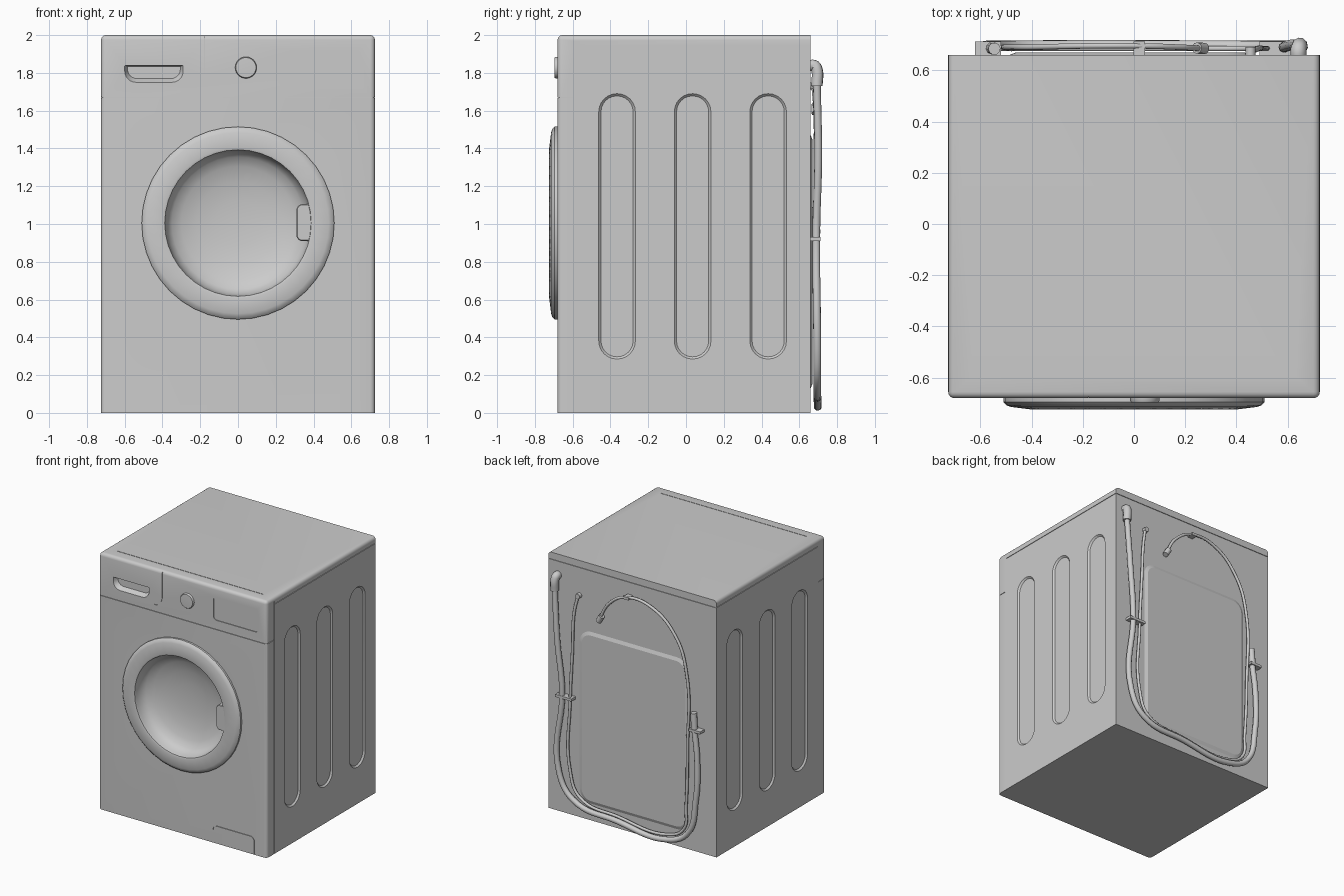
import bpy, bmesh, math
from mathutils import Vector

if "Cube" in bpy.data.objects:
    bpy.data.objects.remove(bpy.data.objects["Cube"])

W, FRONT, BACK, H = 0.725, -0.68, 0.66, 2.0
N = 7  # points per rounded corner


def new_object(name, bm):
    bmesh.ops.recalc_face_normals(bm, faces=bm.faces)
    mesh = bpy.data.meshes.new(name)
    bm.to_mesh(mesh)
    bm.free()
    obj = bpy.data.objects.new(name, mesh)
    bpy.context.collection.objects.link(obj)
    return obj


def smooth(obj, angle=35):
    bpy.ops.object.select_all(action='DESELECT')
    obj.select_set(True)
    bpy.context.view_layer.objects.active = obj
    bpy.ops.object.shade_smooth_by_angle(angle=math.radians(angle))


def rounded(u0, u1, v0, v1, radii):
    """Rounded rectangle; radii run lower right, upper right, upper left, lower left."""
    if not isinstance(radii, tuple):
        radii = (radii,) * 4
    corners = [(u1, v0, -1, 1), (u1, v1, -1, -1), (u0, v1, 1, -1), (u0, v0, 1, 1)]
    pts = []
    for k, ((u, v, su, sv), r) in enumerate(zip(corners, radii)):
        for i in range(N):
            a = math.radians(90) * (k - 1 + i / (N - 1))
            pts.append((u + su * r + r * math.cos(a), v + sv * r + r * math.sin(a)))
    return pts


def circle(r, cu, cv, n=40):
    return [(cu + r * math.cos(math.tau * i / n), cv + r * math.sin(math.tau * i / n))
            for i in range(n)]


def loft(name, sections, axis='Y'):
    """Solid skinned through flat outlines at successive depths along an axis."""
    bm = bmesh.new()
    rings = []
    for pts, d in sections:
        rings.append([bm.verts.new((u, d, v) if axis == 'Y' else (d, u, v)) for u, v in pts])
    for a, b in zip(rings, rings[1:]):
        for i in range(len(a)):
            j = (i + 1) % len(a)
            bm.faces.new((a[i], a[j], b[j], b[i]))
    bm.faces.new(rings[0])
    bm.faces.new(rings[-1])
    return new_object(name, bm)


def box(name, lo, hi):
    bm = bmesh.new()
    bmesh.ops.create_cube(bm, size=1)
    lo, hi = Vector(lo), Vector(hi)
    for v in bm.verts:
        v.co = (lo + hi) / 2 + v.co * (hi - lo)
    return new_object(name, bm)


def tube(name, pts, radius):
    curve = bpy.data.curves.new(name, 'CURVE')
    curve.dimensions = '3D'
    curve.bevel_depth = radius
    curve.bevel_resolution = 3
    curve.use_fill_caps = True
    curve.resolution_u = 8
    spline = curve.splines.new('BEZIER')
    spline.bezier_points.add(len(pts) - 1)
    for p, co in zip(spline.bezier_points, pts):
        p.co = co
        p.handle_left_type = p.handle_right_type = 'AUTO'
    obj = bpy.data.objects.new(name, curve)
    bpy.context.collection.objects.link(obj)
    return obj


# Cabinet with rounded front and top side edges
cabinet = box("cabinet", (-W, FRONT, 0), (W, BACK, H))
bm = bmesh.new()
bm.from_mesh(cabinet.data)
edges = []
for e in bm.edges:
    mid = (e.verts[0].co + e.verts[1].co) / 2
    side, front, top = abs(mid.x) > W - .01, mid.y < FRONT + .01, mid.z > H - .01
    if side + front + top == 2 and (front or top):
        edges.append(e)
bmesh.ops.bevel(bm, geom=edges, offset=.025, segments=4, profile=.5, affect='EDGES')
bm.to_mesh(cabinet.data)
bm.free()

cutters = []
G, D = .005, .005  # groove width and depth

# Side stiffening slots
for s in (-1, 1):
    for y in (-.365, .035, .435):
        outer = rounded(y - .097, y + .097, .285, 1.69, .096)
        inner = rounded(y - .085, y + .085, .297, 1.678, .084)
        cutters.append(loft("slot", [(outer, s * (W + .02)), (outer, s * W),
                                     (inner, s * (W - .012))], 'X'))

# Seams behind the front panel, below the lid and below the control panel
for s in (-1, 1):
    a, b = sorted((s * (W - D), s * (W + .1)))
    cutters.append(box("seam", (a, -.592, -.1), (b, -.588, 1.97)))
    cutters.append(box("seam", (a, -.586, 1.945), (b, .8, 1.949)))
    cutters.append(box("seam", (a, -.8, 1.668), (b, -.595, 1.672)))
cutters.append(box("seam", (-.63, -.592, H - D), (.63, -.588, 2.1)))
cutters.append(box("seam", (-W + .01, BACK - D, 1.944), (W - .01, .8, 1.948)))
cutters.append(box("seam", (-.9, -.8, 1.667), (.9, FRONT + D, 1.671)))

# Drawer and service flap outlines
for rect, r, part in (((-.9, -.175, 1.72, 2.2), .07, slice(0, N + 1)),
                      ((.26, .62, -.1, .14), .04, slice(N - 1, 3 * N))):
    u0, u1, v0, v1 = rect
    outer = rounded(u0, u1, v0, v1, r)[part]
    inner = rounded(u0 + G, u1 - G, v0 + G, v1 - G, r - G)[part]
    strip = outer + inner[::-1]
    cutters.append(loft("groove", [(strip, -.75), (strip, FRONT + D)]))

# Drawer grip pocket, display recess and door opening
grip = rounded(-.6, -.29, 1.75, 1.84, (.06, .005, .005, .06))
grip_in = rounded(-.585, -.305, 1.77, 1.835, (.05, .004, .004, .05))
cutters.append(loft("pocket", [(grip, -.75), (grip, FRONT), (grip_in, FRONT + .035)]))
display = rounded(.265, .65, 1.74, 1.92, .025)
cutters.append(loft("display_cut", [(display, -.75), (display, FRONT + D)]))
hole = circle(.46, 0, 1.005)
cutters.append(loft("door_cut", [(hole, -.75), (hole, -.5)]))

for c in cutters:
    c.hide_render = True
    mod = cabinet.modifiers.new("cut", 'BOOLEAN')
    mod.operation, mod.solver, mod.object = 'DIFFERENCE', 'EXACT', c
graph = bpy.context.evaluated_depsgraph_get()
cut_mesh = bpy.data.meshes.new_from_object(cabinet.evaluated_get(graph))
cabinet.modifiers.clear()
cabinet.data = cut_mesh
for c in cutters:
    bpy.data.objects.remove(c)
smooth(cabinet, 30)

# Door: ring and concave window in one turned shell
profile = [(.05, -.545), (.4, -.58), (.44, -.672), (.51, -.672), (.51, -.695), (.497, -.708),
           (.48, -.714), (.4, -.724), (.388, -.72), (.383, -.70), (.375, -.665),
           (.35, -.635), (.3, -.61), (.22, -.588), (.12, -.575), (.03, -.572)]
smooth(loft("door", [(circle(r, 0, 1.005), y) for r, y in profile]))

# Door pull
pull = rounded(.31, .388, .91, 1.105, (.004, .004, .03, .03))
pull_in = rounded(.314, .386, .914, 1.101, (.003, .003, .028, .028))
smooth(loft("door_pull", [(pull, -.64), (pull, -.708), (pull_in, -.713)]))

# Program knob
smooth(loft("knob", [(circle(r, .042, 1.828), y) for r, y in
                     ((.057, -.67), (.057, -.69), (.053, -.696), (.03, -.697))]))

# Rear access panel
smooth(loft("rear_panel", [(rounded(-.485 + i, .455 - i, .13 + i, 1.47 - i, .1 - i), y)
                           for i, y in ((0, .65), (0, BACK), (.025, .67))]), 20)

# Drain hose with wall elbow and end fitting
drain = [(.648, .693, 1.75), (.62, .7, 1.345), (.585, .69, .965), (.61, .695, .33),
         (.49, .695, .14), (.107, .697, .075), (-.32, .697, .045), (-.5, .695, .14),
         (-.57, .695, .41), (-.58, .69, .72), (-.55, .685, .98)]
tube("drain_hose", drain, .021)
tube("drain_elbow", [(.642, .65, 1.838), (.642, .68, 1.838), (.645, .692, 1.82),
                     (.648, .693, 1.73)], .031)
tube("drain_end", [(-.555, .686, .95), (-.545, .684, 1.09)], .024)

# Inlet hose looping round the rear panel
inlet = [(.46, .675, 1.725), (.485, .685, 1.6), (.5, .685, 1.3), (.52, .685, .9),
         (.52, .685, .35), (.44, .685, .17), (.107, .685, .105), (-.32, .685, .08),
         (-.46, .685, .16), (-.48, .685, .34), (-.495, .69, .78), (-.485, .69, 1.4),
         (-.39, .69, 1.65), (-.19, .695, 1.82), (.03, .695, 1.84),
         (.18, .69, 1.75), (.27, .685, 1.6)]
tube("inlet_hose", inlet, .011)
tube("inlet_nut", [(.245, .687, 1.635), (.275, .685, 1.585)], .022)
tube("inlet_valve", [(.455, .65, 1.73), (.455, .69, 1.73)], .02)

# Hose clips on the back wall
for i, (x, z, w) in enumerate(((.56, .92, .07), (-.57, .96, .05), (.02, 1.84, .022))):
    box(f"hose_clip_{i + 1}", (x - w, .655, z - .01), (x + w, .712, z + .01))
